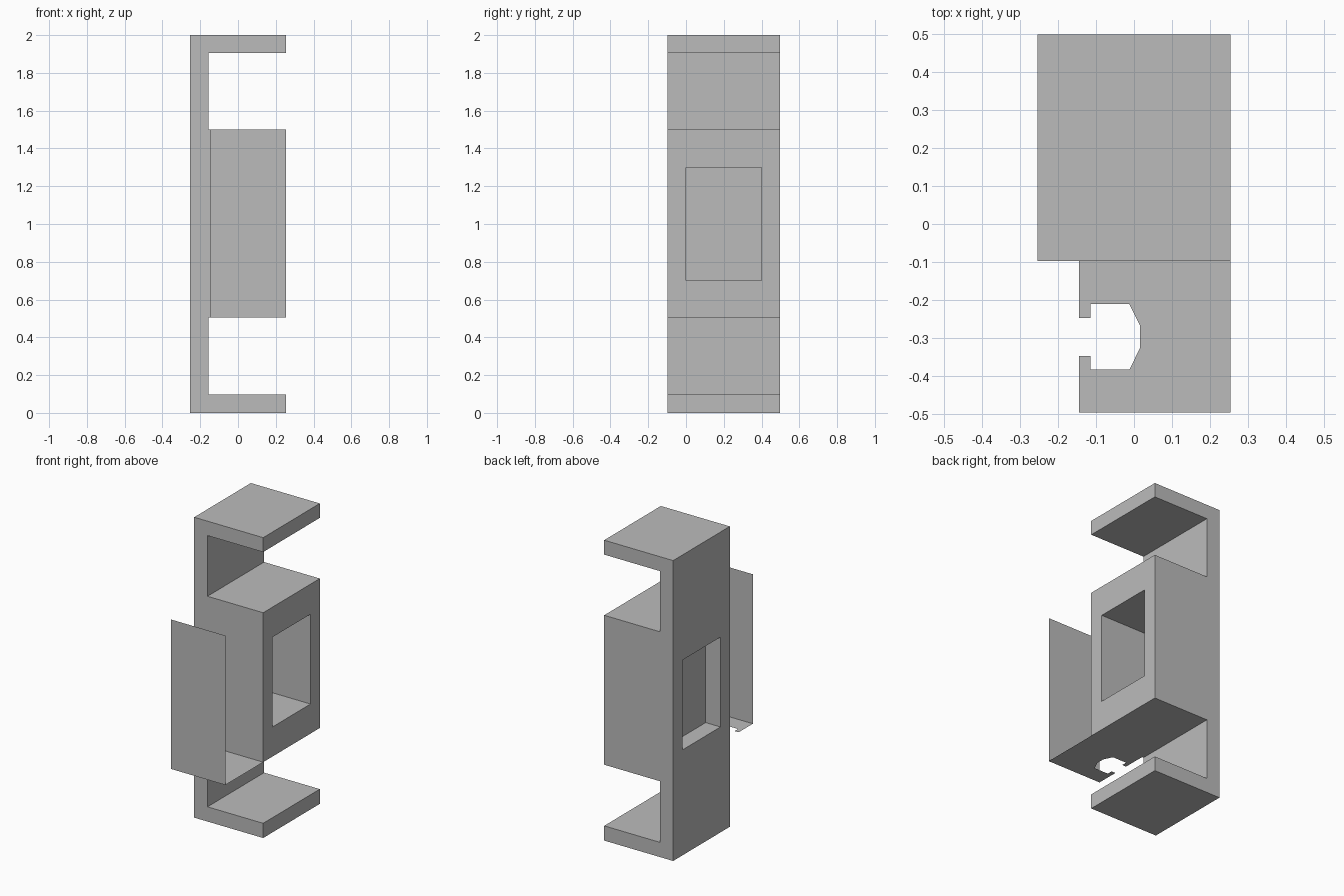
import bpy
import bmesh
from mathutils import Vector

cube = bpy.data.objects.get("Cube")
if cube:
    bpy.data.objects.remove(cube, do_unlink=True)

grey = bpy.data.materials.new("plain_grey")
grey.use_nodes = True
grey.diffuse_color = (0.5, 0.5, 0.5, 1)
grey.node_tree.nodes["Principled BSDF"].inputs["Base Color"].default_value = (0.5, 0.5, 0.5, 1)

HALF = 0.254            # half width of the body
SPINE = -0.156          # inner face of the spine
INNER = -0.145          # plane of the window panel and the bracket edge
FRONT, BACK = -0.098, 0.498
LOW, HIGH = 0.505, 1.5  # height range of the middle block


def sheet(name, outlines, extrude=None):
    """Flat polygons, optionally extruded into a solid."""
    bm = bmesh.new()
    for outline in outlines:
        bm.faces.new([bm.verts.new(p) for p in outline])
    bmesh.ops.remove_doubles(bm, verts=bm.verts, dist=0.0001)
    if extrude:
        result = bmesh.ops.extrude_face_region(bm, geom=bm.faces[:])
        moved = [g for g in result["geom"] if isinstance(g, bmesh.types.BMVert)]
        bmesh.ops.translate(bm, verts=moved, vec=Vector(extrude))
        bmesh.ops.recalc_face_normals(bm, faces=bm.faces)
    mesh = bpy.data.meshes.new(name)
    bm.to_mesh(mesh)
    bm.free()
    mesh.materials.append(grey)
    obj = bpy.data.objects.new(name, mesh)
    bpy.context.collection.objects.link(obj)
    return obj


def window(x):
    return [(x, 0, 0.702), (x, 0, 1.3), (x, 0.4, 1.3), (x, 0.4, 0.702)]


# Body: spine with two end arms and a thick middle block
profile = [(-HALF, 0), (HALF, 0), (HALF, 0.098), (SPINE, 0.098),
           (SPINE, LOW), (HALF, LOW), (HALF, HIGH), (SPINE, HIGH),
           (SPINE, 1.904), (HALF, 1.904), (HALF, 2), (-HALF, 2)]
body = sheet("body", [[(x, FRONT, z) for x, z in profile]], (0, BACK - FRONT, 0))

# Window opening through the block
cutter = sheet("window_cutter", [window(-0.5)], (1, 0, 0))
cutter.hide_render = True
cut = body.modifiers.new("window", 'BOOLEAN')
cut.operation = 'DIFFERENCE'
cut.solver = 'EXACT'
cut.object = cutter
bpy.context.view_layer.objects.active = body
bpy.ops.object.modifier_apply(modifier=cut.name)
bpy.data.objects.remove(cutter, do_unlink=True)

# Thin panel closing the window
sheet("window_panel", [window(INNER)])

# Bracket shelf: two mirrored halves around a slotted opening
MID = (FRONT - 0.496) / 2
EDGE = FRONT - MID
half = [(INNER, 0.05), (-0.115, 0.05), (-0.115, 0.086), (-0.012, 0.086),
        (0.016, 0.029), (0.016, 0), (HALF, 0), (HALF, EDGE), (INNER, EDGE)]
sheet("bracket_shelf", [[(x, MID + y, LOW) for x, y in half],
                        [(x, MID - y, LOW) for x, y in reversed(half)]])

# Bracket front plate
sheet("bracket_plate", [[(INNER, MID - EDGE, LOW), (HALF, MID - EDGE, LOW),
                         (HALF, MID - EDGE, HIGH), (INNER, MID - EDGE, HIGH)]])
